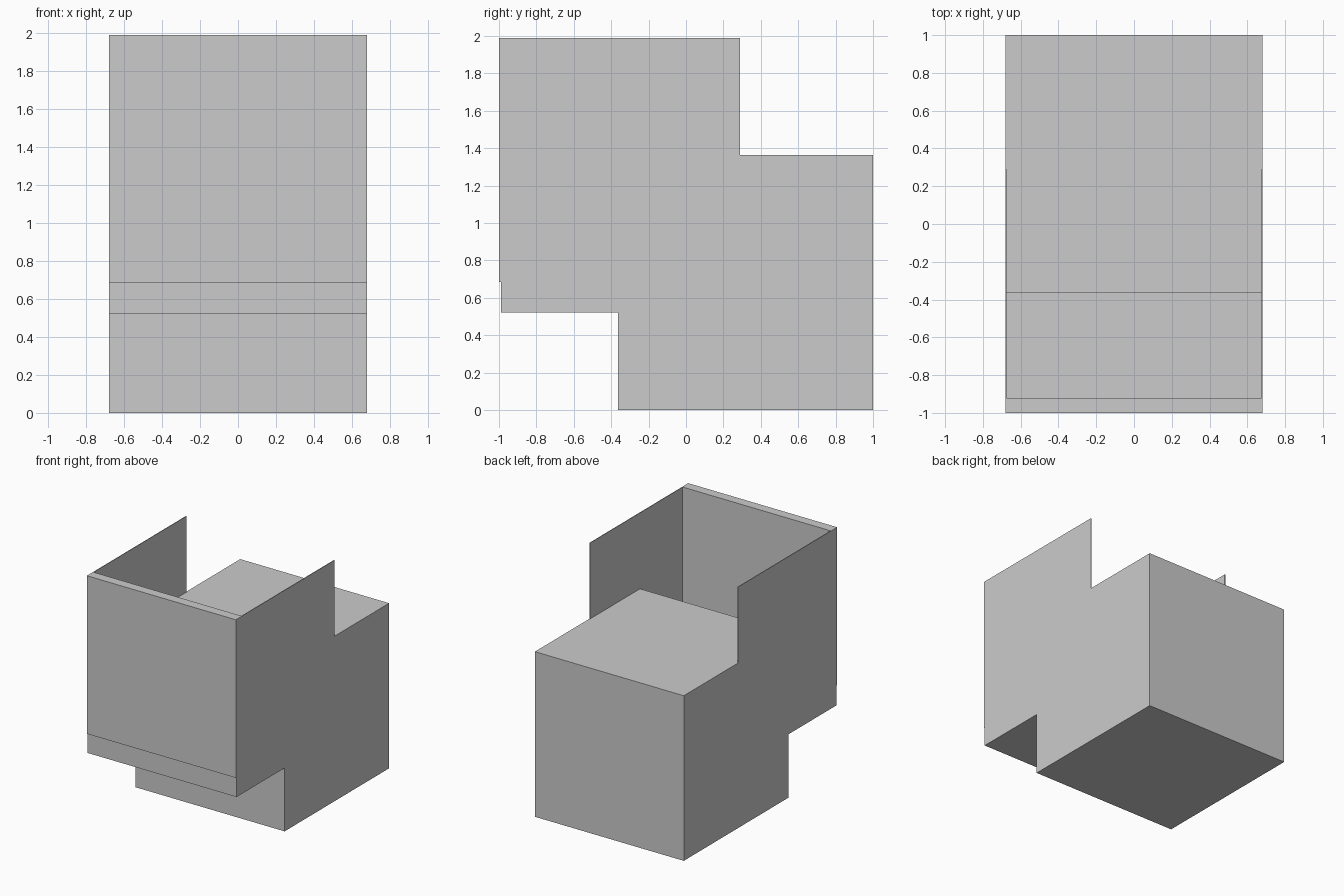
import bpy, bmesh
from mathutils import Vector

if "Cube" in bpy.data.objects:
    bpy.data.objects.remove(bpy.data.objects["Cube"])


def prism(name, x0, x1, profile):
    """Extrude a (y, z) profile along x from x0 to x1."""
    bm = bmesh.new()
    face = bm.faces.new([bm.verts.new((x0, y, z)) for y, z in profile])
    ext = bmesh.ops.extrude_face_region(bm, geom=[face])
    verts = [g for g in ext["geom"] if isinstance(g, bmesh.types.BMVert)]
    bmesh.ops.translate(bm, vec=Vector((x1 - x0, 0, 0)), verts=verts)
    bmesh.ops.recalc_face_normals(bm, faces=bm.faces)
    mesh = bpy.data.meshes.new(name)
    bm.to_mesh(mesh)
    bm.free()
    obj = bpy.data.objects.new(name, mesh)
    bpy.context.collection.objects.link(obj)
    return obj


def rect(y0, y1, z0, z1):
    return [(y0, z0), (y1, z0), (y1, z1), (y0, z1)]


W = 0.68      # half width
T = 0.006     # side sheet thickness

# Main cube
prism("main_block", -W, W, rect(-0.363, 1.0, 0, 1.363))

# Thick upright panel at the front
prism("front_panel", -W, W, rect(-1.0, -0.92, 0.685, 1.99))

# Shelf under the panel, joining it to the cube
prism("floor_slab", -W + T, W - T, rect(-0.99, -0.363, 0.523, 0.685))

# Thin side sheets, fitted around the cube and the panel
side = [(-0.99, 0.523), (-0.363, 0.523), (-0.363, 1.363), (0.29, 1.363),
        (0.29, 1.99), (-0.92, 1.99), (-0.92, 0.685), (-0.99, 0.685)]
sheet = prism("side_sheets", W - T, W, side)
sheet.modifiers.new("mirror", 'MIRROR').use_axis[0] = True
